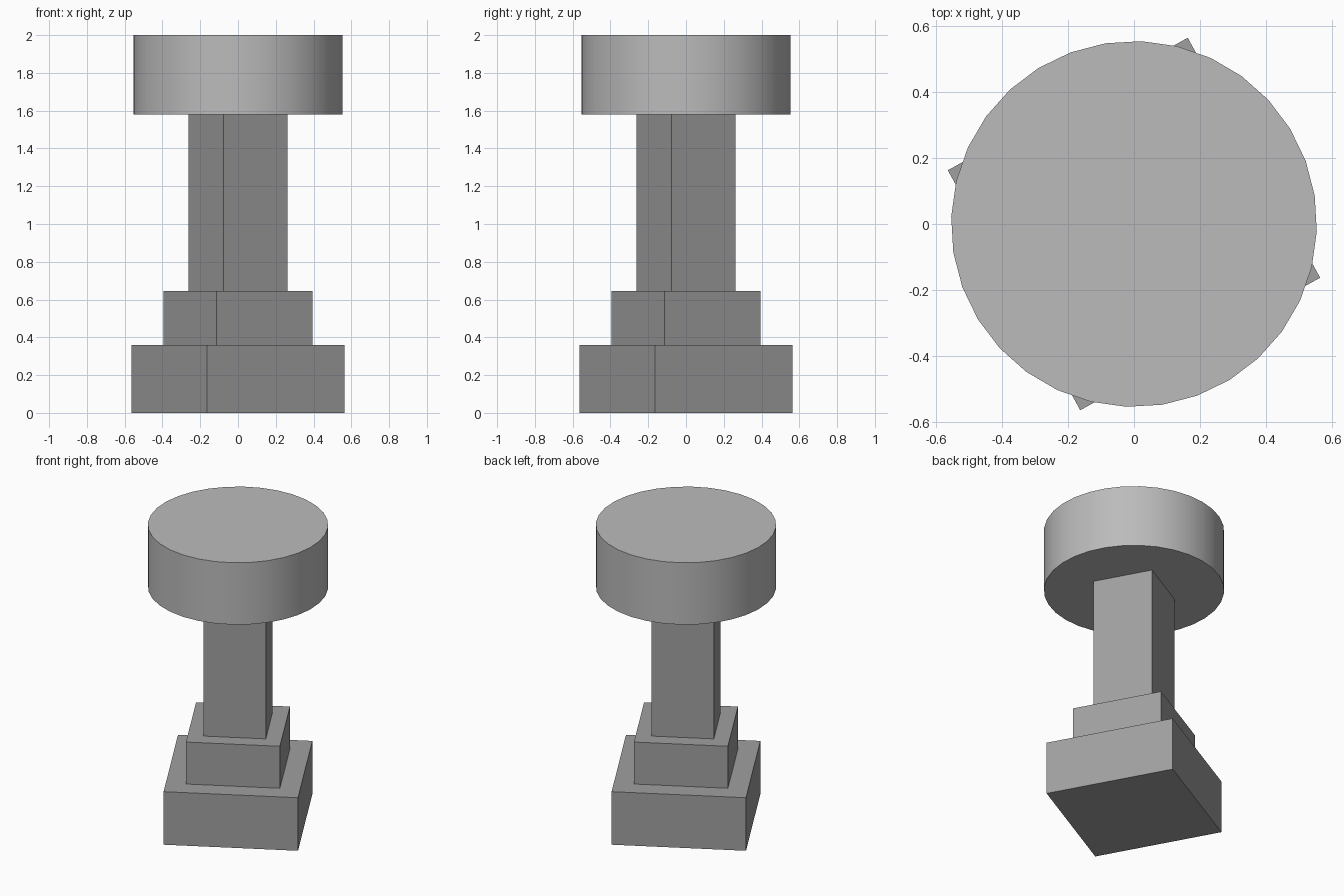
import bpy
from math import radians

if "Cube" in bpy.data.objects:
    bpy.data.objects.remove(bpy.data.objects["Cube"])


def grey(name, value):
    mat = bpy.data.materials.new(name)
    mat.diffuse_color = (value, value, value, 1)
    mat.use_nodes = True
    mat.node_tree.nodes["Principled BSDF"].inputs["Base Color"].default_value = mat.diffuse_color
    return mat


def prism(name, sides, radius, z0, z1, turn, mat):
    """Upright prism between two heights, turned about z (degrees)."""
    bpy.ops.mesh.primitive_cylinder_add(
        vertices=sides, radius=radius, depth=z1 - z0,
        location=(0, 0, (z0 + z1) / 2), rotation=(0, 0, radians(turn)))
    obj = bpy.context.object
    obj.name = name
    obj.data.materials.append(mat)
    return obj


dark = grey("dark_grey", 0.35)
mid = grey("mid_grey", 0.50)

# Square stepped base and column, sharing one twist
TWIST = -16.1
for name, radius, z0, z1 in (
        ("base_block", 0.588, 0.0, 0.36),
        ("base_step", 0.411, 0.36, 0.645),
        ("column", 0.273, 0.645, 1.58)):
    prism(name, 4, radius, z0, z1, TWIST, dark)

# Round head with smooth sides and sharp rims
prism("round_head", 32, 0.555, 1.58, 2.0, -2.3, mid)
bpy.ops.object.shade_smooth_by_angle(angle=radians(30))
